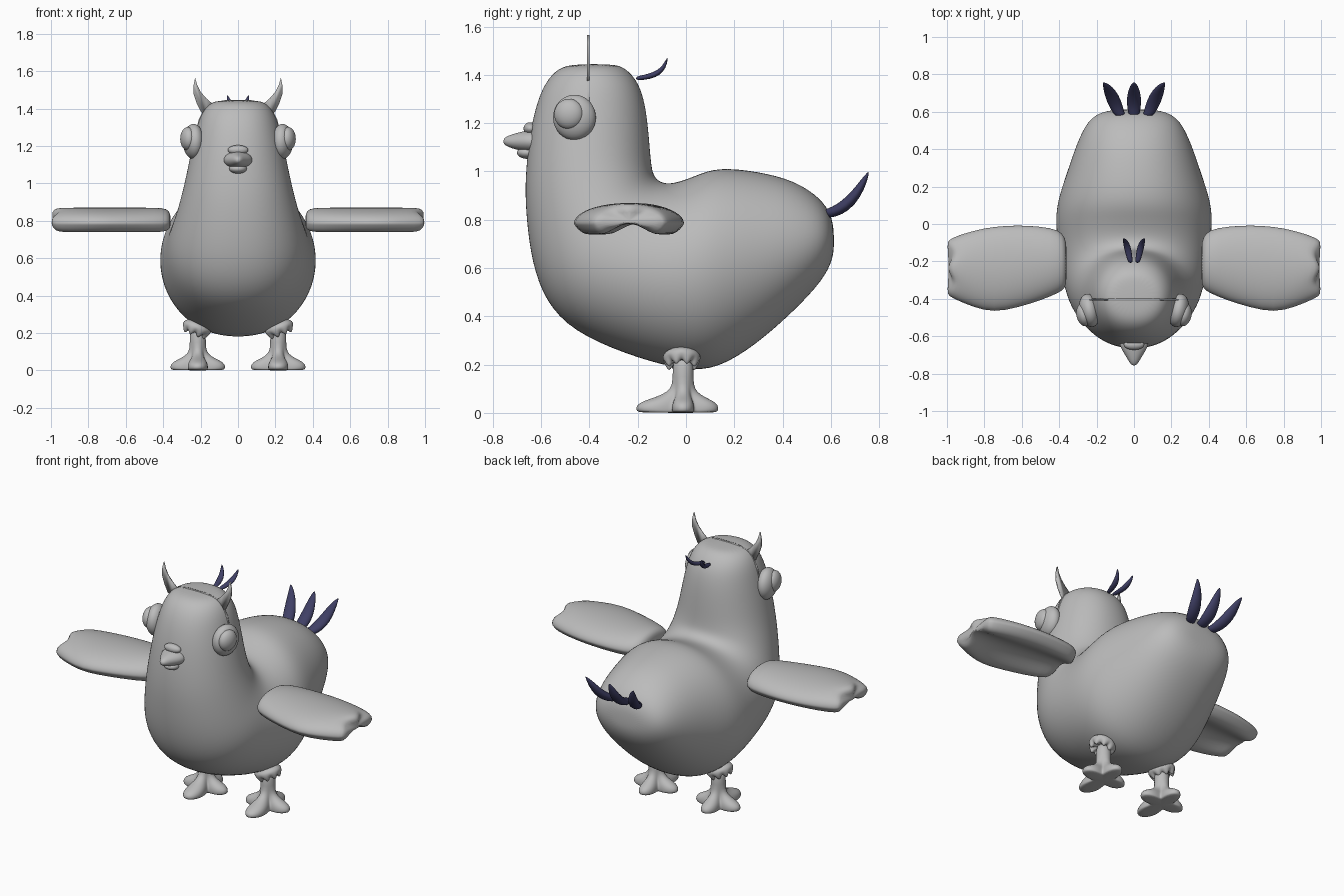
import bpy, bmesh, math
from mathutils import Vector, Matrix

cube = bpy.data.objects.get("Cube")
if cube:
    bpy.data.objects.remove(cube, do_unlink=True)


def material(name, color):
    m = bpy.data.materials.new(name)
    m.use_nodes = True
    m.diffuse_color = (*color, 1)
    m.node_tree.nodes["Principled BSDF"].inputs["Base Color"].default_value = (*color, 1)
    return m


GREY = material("grey", (0.5, 0.5, 0.5))
NAVY = material("navy", (0.05, 0.05, 0.13))


def finish(name, bm, mat, subsurf=0):
    bmesh.ops.recalc_face_normals(bm, faces=bm.faces)
    for f in bm.faces:
        f.smooth = True
    mesh = bpy.data.meshes.new(name)
    bm.to_mesh(mesh)
    bm.free()
    mesh.materials.append(mat)
    ob = bpy.data.objects.new(name, mesh)
    bpy.context.collection.objects.link(ob)
    if subsurf:
        ob.modifiers.new("smooth", "SUBSURF").levels = subsurf
        ob.modifiers["smooth"].render_levels = subsurf
    return ob


def loft(name, rings, mat=GREY, subsurf=1):
    """Skin a list of equal-length point rings and cap both ends."""
    bm = bmesh.new()
    loops = [[bm.verts.new(p) for p in ring] for ring in rings]
    n = len(loops[0])
    for a, b in zip(loops, loops[1:]):
        for i in range(n):
            j = (i + 1) % n
            bm.faces.new((a[i], a[j], b[j], b[i]))
    bm.faces.new(loops[0])
    bm.faces.new(loops[-1])
    return finish(name, bm, mat, subsurf)


def angles(n):
    return [2 * math.pi * i / n for i in range(n)]


def ellipsoid(name, center, radii, rot=Matrix()):
    bm = bmesh.new()
    m = Matrix.Translation(center) @ rot @ Matrix.Diagonal((*radii, 1))
    bmesh.ops.create_uvsphere(bm, u_segments=32, v_segments=16, radius=1, matrix=m)
    return finish(name, bm, GREY)


# Body: rings fan from the tail round the saddle and up to the crown
# (inner y, inner z, outer y, outer z, half width)
BODY = [
    (.612, .76, .614, .69, .07), (.602, .82, .605, .62, .17),
    (.56, .89, .55, .525, .25), (.45, .965, .4, .375, .31),
    (.3, 1.003, .25, .25, .36), (.13, 1.022, .1, .168, .415),
    (.04, .985, -.05, .182, .422), (-.03, .958, -.25, .24, .405),
    (-.08, .95, -.47, .335, .385), (-.115, .963, -.585, .46, .365),
    (-.135, .99, -.64, .62, .335), (-.142, 1.03, -.663, .8, .307),
    (-.147, 1.08, -.67, .95, .283), (-.155, 1.18, -.653, 1.13, .255),
    (-.168, 1.28, -.625, 1.27, .228), (-.195, 1.37, -.585, 1.37, .2),
    (-.25, 1.43, -.53, 1.43, .155), (-.3, 1.445, -.46, 1.445, .09),
]
rings = []
for yi, zi, yo, zo, w in BODY:
    inner, outer = Vector((0, yi, zi)), Vector((0, yo, zo))
    ring = []
    for a in angles(28):
        p = (inner + outer) / 2 + (outer - inner) / 2 * math.cos(a)
        s = math.sin(a)
        p.x = w * math.copysign(abs(s) ** 0.92, s)
        ring.append(p)
    rings.append(ring)
loft("body", rings, subsurf=2)

# Beak
BEAK = [(-.6, .085, .05), (-.65, .08, .047), (-.685, .058, .04),
        (-.72, .036, .03), (-.745, .022, .02), (-.757, .008, .008)]
loft("upper_beak", [[(rx * math.cos(a), y, 1.125 + rz * math.sin(a)) for a in angles(16)]
                    for y, rx, rz in BEAK])
ellipsoid("lower_beak", (0, -.655, 1.078), (.047, .045, .026))
ellipsoid("beak_ridge", (0, -.645, 1.178), (.055, .028, .026))

# Tail and crown feathers: tapered tubes fanning outwards


def feather(name, path, radii, x0, x1):
    rings = []
    for i, (y, z) in enumerate(path):
        a, b = path[max(i - 1, 0)], path[min(i + 1, len(path) - 1)]
        d = Vector((b[0] - a[0], b[1] - a[1])).normalized()
        x = x0 + (x1 - x0) * i / (len(path) - 1)
        rx, rt = radii[i], radii[i] * 0.65
        rings.append([(x + rx * math.cos(t), y - d.y * rt * math.sin(t),
                       z + d.x * rt * math.sin(t)) for t in angles(10)])
    loft(name, rings, NAVY)


TAIL = [(.57, .825), (.61, .83), (.66, .857), (.705, .905), (.74, .965), (.757, 1.0)]
TUFT = [(-.21, 1.385), (-.17, 1.39), (-.13, 1.4), (-.1, 1.42), (-.083, 1.45), (-.077, 1.472)]
WIDTH = [.7, .85, 1, .85, .5, .08]
for label, side in (("left", 1), ("middle", 0), ("right", -1)):
    feather(label + "_tail_feather", TAIL, [.042 * w for w in WIDTH], .07 * side, .165 * side)
    if side:
        feather(label + "_crown_feather", TUFT, [.02 * w for w in WIDTH], .018 * side, .058 * side)

# Headband
ARC = [(.225, 1.28), (.21, 1.34), (.18, 1.4), (.13, 1.435), (.06, 1.446)]
arc = ARC + [(-x, z) for x, z in reversed(ARC)]
loft("headband", [[(x * k, y, z + dz) for k, y, dz in
                   ((1, -.409, 0), (1, -.399, 0), (.96, -.399, -.01), (.96, -.409, -.01))]
                  for x, z in arc], subsurf=0)

# Paired parts
WING = [(.36, -.12, -.30, .4), (.368, -.07, -.345, .8), (.4, -.03, -.368, 1),
        (.5, -.012, -.41, 1), (.62, -.005, -.447, 1), (.75, -.012, -.475, 1),
        (.86, -.035, -.445, 1), (.94, -.065, -.405, 1), (.975, -.085, -.385, .9),
        (.987, -.1, -.37, .5)]
HORN = [(.13, 1.42), (.17, 1.455), (.2, 1.49), (.218, 1.525), (.229, 1.565),
        (.238, 1.52), (.237, 1.475), (.222, 1.43), (.2, 1.385), (.17, 1.36)]
# (height, star reach, toe sharpness)
FOOT = [(0, .9, 1), (.006, .97, 1), (.022, 1, 1), (.042, .92, 1), (.058, .72, .9),
        (.075, .5, .6), (.1, .34, .15), (.14, .31, 0), (.24, .33, 0)]

for label, s in (("left", 1), ("right", -1)):
    # Wing: arched above, hollow below, lobed at the tip
    rings = []
    for x, y0, y1, k in WING:
        ring = []
        for a in angles(32):
            u, v = math.cos(a), math.sin(a)
            z = .085 * v if v > 0 else -.048 * math.sin(2 * a) ** 2
            lobe = .014 * math.cos(2 * math.pi * u) if x > .93 else 0
            ring.append((s * (x + lobe), (y0 + y1) / 2 + u * (y0 - y1) / 2,
                         .785 + .01 * (1 - k) + z * k))
        rings.append(ring)
    loft(label + "_wing", rings)

    # Eye and pupil
    turn = Matrix.Rotation(-.2 * s, 4, "Z")
    ellipsoid(label + "_eye", (.238 * s, -.462, 1.224), (.055, .09, .094), turn)
    ellipsoid(label + "_pupil", (.268 * s, -.485, 1.238), (.04, .062, .063), turn)

    # Horn: thin flat plate
    loft(label + "_horn", [[(s * x, y, z) for x, z in HORN] for y in (-.41, -.4)], subsurf=0)

    # Leg and four-toed foot
    rings = []
    for z, reach, star in FOOT:
        ring = []
        for a in angles(48):
            toe = abs(math.cos(2 * a)) ** 1.6 if math.cos(2 * a) else 0
            length = .2 if math.sin(a) < -.7 else .15
            r = reach * ((1 - star) * .135 + star * (.065 + (length - .065) * toe))
            ring.append((s * .215 + r * math.cos(a), r * math.sin(a) - .012, z))
        rings.append(ring)
    loft(label + "_leg", rings)

    # Scalloped cuff, tilted against the belly
    tilt = Matrix.Translation((s * .222, -.018, .222)) @ Matrix.Rotation(-.35 * s, 4, "Y")
    rings = []
    for r, z, wave in ((.04, -.01, 0), (.05, -.03, .012), (.062, -.03, .012),
                       (.078, -.005, .003), (.08, .015, 0), (.06, .035, 0), (.03, .04, 0)):
        rings.append([tilt @ Vector((r * math.cos(a), r * math.sin(a),
                                     z + wave * math.cos(8 * a))) for a in angles(48)])
    loft(label + "_cuff", rings)
